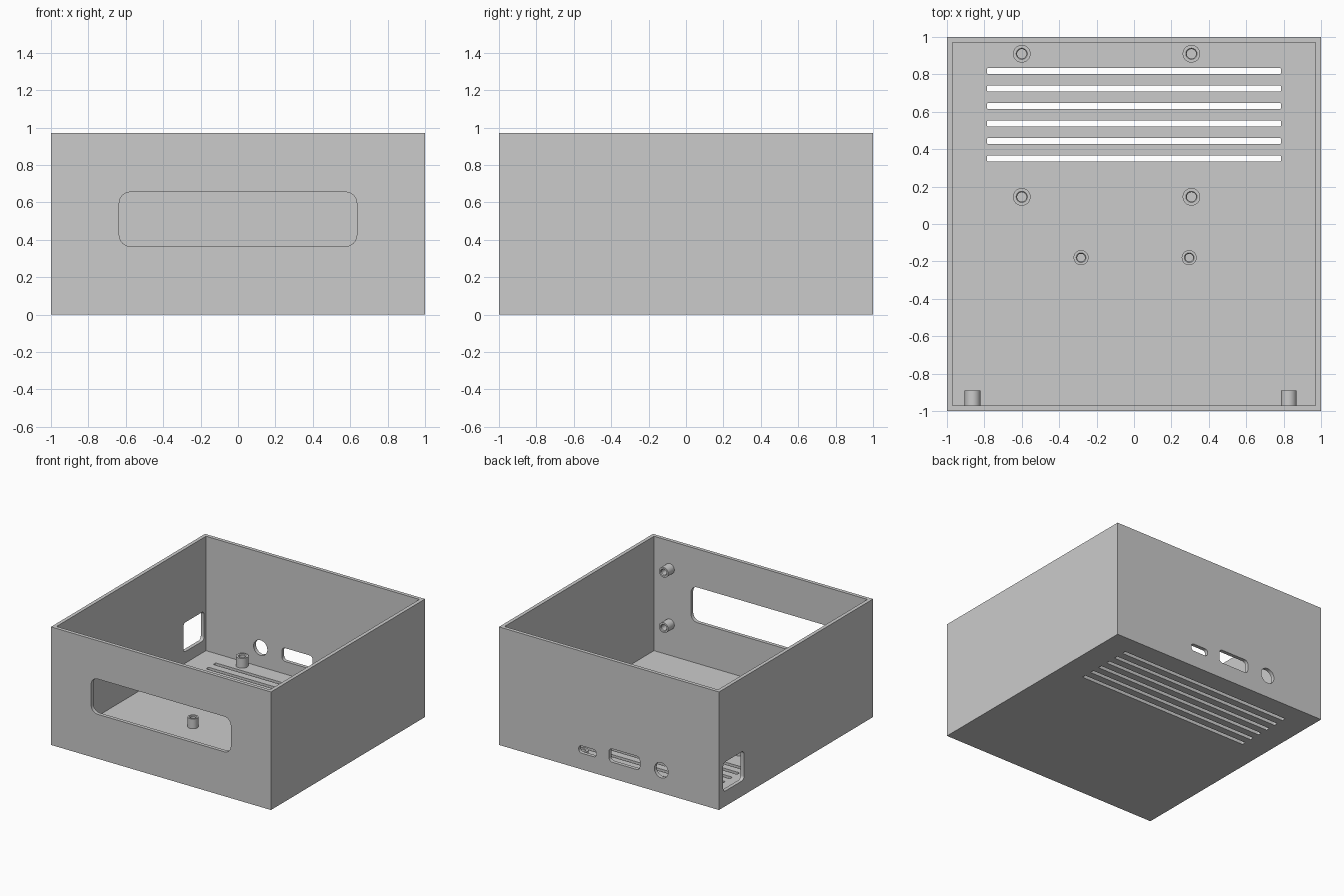
import bpy, bmesh, math
from mathutils import Matrix, Vector

if "Cube" in bpy.data.objects:
    bpy.data.objects.remove(bpy.data.objects["Cube"], do_unlink=True)

grey = bpy.data.materials.new("matte grey")
grey.use_nodes = True
grey.diffuse_color = (0.6, 0.6, 0.6, 1)
grey.node_tree.nodes["Principled BSDF"].inputs["Base Color"].default_value = (0.6, 0.6, 0.6, 1)

WALL, HEIGHT = 0.03, 0.97


def finish(name, bm):
    """Turn a bmesh into a grey object."""
    bmesh.ops.recalc_face_normals(bm, faces=bm.faces)
    mesh = bpy.data.meshes.new(name)
    bm.to_mesh(mesh)
    bm.free()
    mesh.materials.append(grey)
    obj = bpy.data.objects.new(name, mesh)
    bpy.context.collection.objects.link(obj)
    return obj


def smooth(obj):
    bpy.ops.object.select_all(action='DESELECT')
    obj.select_set(True)
    bpy.context.view_layer.objects.active = obj
    bpy.ops.object.shade_smooth_by_angle(angle=math.radians(35))


def box(name, size, centre):
    bm = bmesh.new()
    bmesh.ops.create_cube(bm, size=1)
    bmesh.ops.scale(bm, vec=size, verts=bm.verts)
    bmesh.ops.translate(bm, vec=centre, verts=bm.verts)
    return finish(name, bm)


def rounded_prism(name, width, height, radius, centre, facing, depth=0.1):
    """Rounded rectangle pushed through a panel whose normal is x, y or z."""
    bm = bmesh.new()
    steps, outline = 8, []
    for corner, (sx, sy) in enumerate([(1, 1), (-1, 1), (-1, -1), (1, -1)]):
        for i in range(steps + 1):
            a = (corner + i / steps) * math.pi / 2
            outline.append((sx * (width / 2 - radius) + radius * math.cos(a),
                            sy * (height / 2 - radius) + radius * math.sin(a)))
    verts = [bm.verts.new((u, v, -depth / 2)) for u, v in outline]
    bmesh.ops.remove_doubles(bm, verts=verts, dist=1e-5)
    bm.verts.ensure_lookup_table()
    face = bm.faces.new(bm.verts[:])
    side = bmesh.ops.extrude_face_region(bm, geom=[face])["geom"]
    bmesh.ops.translate(bm, vec=(0, 0, depth),
                        verts=[g for g in side if isinstance(g, bmesh.types.BMVert)])
    turn = Matrix.Identity(4)
    if facing != "z":
        turn = Matrix.Rotation(math.pi / 2, 4, 'X')
    if facing == "x":
        turn = Matrix.Rotation(math.pi / 2, 4, 'Z') @ turn
    bm.transform(Matrix.Translation(centre) @ turn)
    return finish(name, bm)


def cut(target, cutter):
    mod = target.modifiers.new("cut", 'BOOLEAN')
    mod.operation, mod.solver, mod.object = 'DIFFERENCE', 'EXACT', cutter
    bpy.context.view_layer.objects.active = target
    bpy.ops.object.modifier_apply(modifier=mod.name)
    bpy.data.objects.remove(cutter, do_unlink=True)


def post(name, radius, bore, length, base, rotation=None):
    """Round screw post with a chamfered blind hole."""
    profile = [(radius, -0.005), (radius, length), (bore + 0.005, length),
               (bore, length - 0.006), (bore, 0.004), (0, 0.004)]
    bm = bmesh.new()
    verts = [bm.verts.new((r, 0, z)) for r, z in profile]
    edges = [bm.edges.new(pair) for pair in zip(verts, verts[1:])]
    bmesh.ops.spin(bm, geom=verts + edges, cent=(0, 0, 0), axis=(0, 0, 1),
                   angle=2 * math.pi, steps=32)
    bmesh.ops.remove_doubles(bm, verts=bm.verts, dist=1e-5)
    bm.transform(Matrix.Translation(base) @ (rotation or Matrix.Identity(4)))
    smooth(finish(name, bm))


# Open-topped case
case = box("case", (2, 2, HEIGHT), (0, 0, HEIGHT / 2))
cut(case, box("cavity", (2 - 2 * WALL, 2 - 2 * WALL, HEIGHT), (0, 0, HEIGHT / 2 + WALL)))

# Display window in the front wall
cut(case, rounded_prism("window", 1.27, 0.29, 0.06, (0, -1, 0.51), "y"))

# Power, video and audio openings in the back wall
for x, z, width, height, radius in [(0.195, 0.163, 0.16, 0.06, 0.025),
                                    (-0.14, 0.188, 0.28, 0.11, 0.03),
                                    (-0.475, 0.186, 0.125, 0.125, 0.0625)]:
    cut(case, rounded_prism("back_port", width, height, radius, (x, 1, z), "y"))

# Three large openings in the side wall
for y, top in [(0.81, 0.365), (0.51, 0.395), (0.222, 0.395)]:
    cut(case, rounded_prism("side_port", 0.27, top - 0.125, 0.03,
                            (-1, y, (top + 0.125) / 2), "x"))

# Ventilation slots in the floor
for i in range(6):
    cut(case, rounded_prism("vent", 1.574, 0.033, 0.008, (0, 0.35 + i * 0.0937, 0), "z"))
smooth(case)

# Circuit board posts on the floor
for x in (-0.6, 0.307):
    for y in (0.145, 0.91):
        post("board_post", 0.047, 0.025, 0.08, (x, y, WALL))
for x in (-0.283, 0.295):
    post("small_board_post", 0.04, 0.021, 0.08, (x, -0.18, WALL))

# Display posts behind the front wall
for x in (-0.863, 0.827):
    for z in (0.287, 0.742):
        post("display_post", 0.042, 0.023, 0.08, (x, -1 + WALL, z),
             Matrix.Rotation(-math.pi / 2, 4, 'X'))
